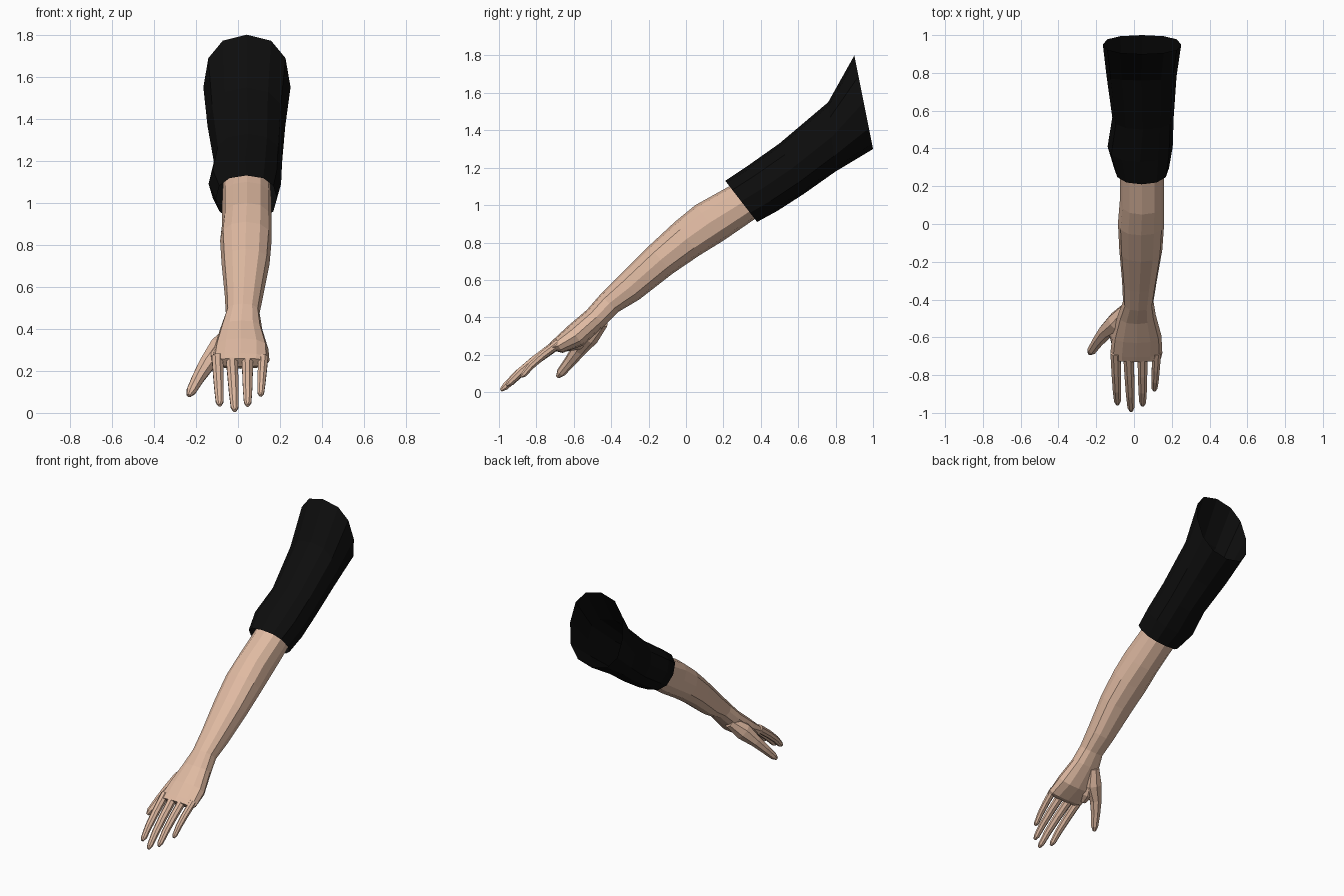
import bpy, bmesh, math
from mathutils import Vector

if "Cube" in bpy.data.objects:
    bpy.data.objects.remove(bpy.data.objects["Cube"])


def material(name, rgb):
    m = bpy.data.materials.new(name)
    m.diffuse_color = (*rgb, 1)
    m.use_nodes = True
    m.node_tree.nodes["Principled BSDF"].inputs["Base Color"].default_value = m.diffuse_color
    return m


SKIN = material("skin", (0.74, 0.49, 0.36))
BLACK = material("black cloth", (0.004, 0.004, 0.004))


def skin_rings(name, rings, mat, cap_start=True, cap_end=True):
    """Join a list of equal-sized point rings into a flat-shaded surface."""
    bm = bmesh.new()
    vs = [[bm.verts.new(p) for p in r] for r in rings]
    n = len(vs[0])
    for a, b in zip(vs, vs[1:]):
        for i in range(n):
            j = (i + 1) % n
            bm.faces.new((a[i], a[j], b[j], b[i]))
    if cap_start:
        bm.faces.new(vs[0][::-1])
    if cap_end:
        bm.faces.new(vs[-1])
    bmesh.ops.recalc_face_normals(bm, faces=bm.faces)
    me = bpy.data.meshes.new(name)
    bm.to_mesh(me)
    bm.free()
    me.materials.append(mat)
    ob = bpy.data.objects.new(name, me)
    bpy.context.collection.objects.link(ob)
    return ob


def section(ty, tz, by, bz, xl, xr, n=12, e=0.85):
    """Rounded slice: top point (y,z), bottom point (y,z), left and right x."""
    c = Vector(((xl + xr) / 2, (ty + by) / 2, (tz + bz) / 2))
    u = Vector(((xr - xl) / 2, 0, 0))
    v = Vector((0, (ty - by) / 2, (tz - bz) / 2))
    pts = []
    for i in range(n):
        a = 2 * math.pi * i / n
        s, t = math.cos(a), math.sin(a)
        pts.append(c + u * math.copysign(abs(s) ** e, s) + v * math.copysign(abs(t) ** e, t))
    return pts


def digit(name, path, radii, ref=(1, 0, 0), n=8):
    """Tapering finger along a path."""
    path = [Vector(p) for p in path]
    rings = []
    for k, p in enumerate(path):
        d = (path[min(k + 1, len(path) - 1)] - path[max(k - 1, 0)]).normalized()
        v = d.cross(Vector(ref)).normalized()
        u = v.cross(d)
        rings.append([p + radii[k] * (u * math.cos(a) + v * math.sin(a))
                      for a in (2 * math.pi * (i + 0.5) / n for i in range(n))])
    return skin_rings(name, rings, SKIN)


# Sleeve, open at both ends
skin_rings("sleeve", [section(*s) for s in (
    (0.21, 1.13, 0.38, 0.91, -0.105, 0.185),
    (0.33, 1.21, 0.49, 0.97, -0.14, 0.205),
    (0.50, 1.33, 0.63, 1.06, -0.115, 0.21),
    (0.76, 1.55, 0.80, 1.18, -0.145, 0.225),
    (0.90, 1.80, 1.00, 1.30, -0.165, 0.25))], BLACK, False, False)

# Forearm running into the palm
skin_rings("forearm_and_palm", [section(*s) for s in (
    (0.42, 1.22, 0.53, 1.04, -0.07, 0.15),
    (0.23, 1.10, 0.36, 0.92, -0.075, 0.16),
    (0.05, 1.00, 0.20, 0.81, -0.075, 0.16),
    (-0.06, 0.91, 0.07, 0.73, -0.085, 0.16),
    (-0.20, 0.78, -0.07, 0.635, -0.078, 0.15),
    (-0.36, 0.62, -0.25, 0.495, -0.063, 0.12),
    (-0.46, 0.52, -0.36, 0.43, -0.058, 0.103),
    (-0.53, 0.44, -0.43, 0.36, -0.085, 0.115),
    (-0.63, 0.355, -0.55, 0.25, -0.115, 0.145),
    (-0.705, 0.285, -0.66, 0.21, -0.125, 0.15),
    (-0.73, 0.26, -0.70, 0.22, -0.12, 0.142))], SKIN)

# Four fingers: base x, tip point, thickness
for name, bx, tip, r in (
        ("index_finger", -0.098, (-0.087, -0.955, 0.036), 0.029),
        ("middle_finger", -0.030, (-0.015, -0.990, 0.010), 0.030),
        ("ring_finger", 0.045, (0.046, -0.962, 0.035), 0.029),
        ("little_finger", 0.120, (0.108, -0.882, 0.082), 0.025)):
    base, tip = Vector((bx, -0.68, 0.262)), Vector(tip)
    bulge = Vector((0, -0.006, 0.006))
    path = [base, base.lerp(tip, 0.4) + bulge, base.lerp(tip, 0.7) + bulge,
            base.lerp(tip, 0.93), tip]
    digit(name, path, [r, r * 0.92, r * 0.82, r * 0.66, r * 0.3])

# Thumb with its fleshy base
digit("thumb",
      [(-0.03, -0.45, 0.38), (-0.085, -0.52, 0.305), (-0.15, -0.57, 0.23),
       (-0.19, -0.62, 0.165), (-0.222, -0.668, 0.105), (-0.235, -0.686, 0.082)],
      [0.04, 0.06, 0.041, 0.032, 0.025, 0.011], ref=(0.8, -0.6, 0))

# Web of flesh between thumb and palm
digit("thumb_web",
      [(-0.06, -0.52, 0.33), (-0.09, -0.585, 0.265), (-0.10, -0.64, 0.235)],
      [0.05, 0.045, 0.02])
